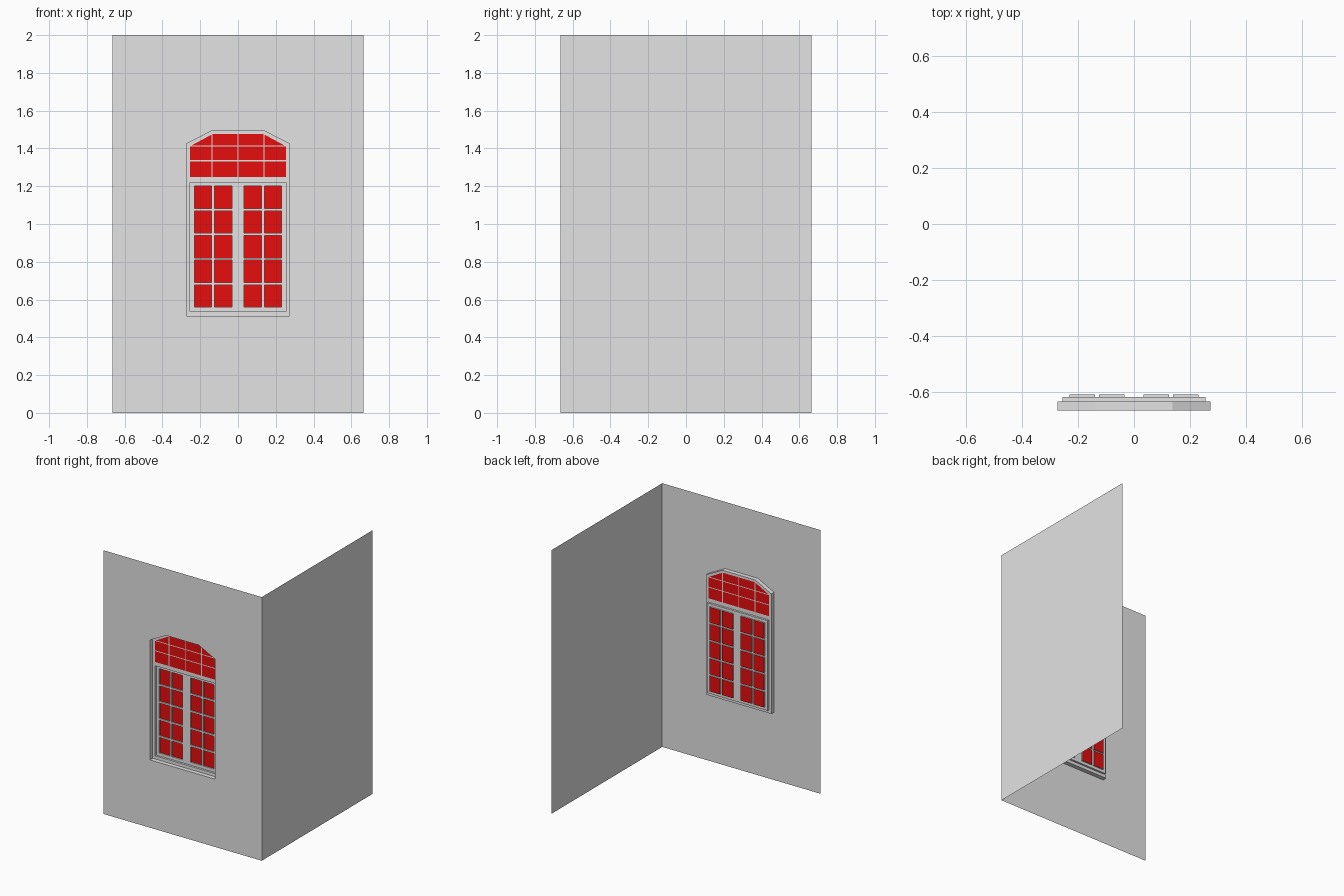
import bpy, bmesh
from mathutils import Vector

if "Cube" in bpy.data.objects:
    bpy.data.objects.remove(bpy.data.objects["Cube"])


def material(name, colour):
    m = bpy.data.materials.new(name)
    m.use_nodes = True
    m.diffuse_color = colour
    m.node_tree.nodes["Principled BSDF"].inputs["Base Color"].default_value = colour
    return m


GREY = material("plaster grey", (0.77, 0.77, 0.77, 1))
RED = material("pane red", (1.0, 0.005, 0.005, 1))


def finish(name, bm, mat):
    mesh = bpy.data.meshes.new(name)
    bm.to_mesh(mesh)
    bm.free()
    mesh.materials.append(mat)
    ob = bpy.data.objects.new(name, mesh)
    bpy.context.collection.objects.link(ob)
    return ob


def rect(x0, x1, z0, z1):
    return [(x0, z0), (x1, z0), (x1, z1), (x0, z1)]


def sheet(name, outline, holes, y, mat):
    """Flat upright sheet facing the front, with holes cut through it."""
    bm = bmesh.new()
    edges = []
    for loop in [outline] + holes:
        vs = [bm.verts.new((x, y, z)) for x, z in loop]
        edges += [bm.edges.new((vs[i - 1], vs[i])) for i in range(len(vs))]
    bmesh.ops.triangle_fill(bm, use_beauty=True, edges=edges, normal=Vector((0, -1, 0)))
    bm.normal_update()
    for f in bm.faces:
        if f.normal.y > 0:
            f.normal_flip()
    return finish(name, bm, mat)


def reveals(name, loops, y0, y1):
    """Walls running back from y0 to y1 around each loop, facing inwards."""
    bm = bmesh.new()
    for loop in loops:
        front = [bm.verts.new((x, y0, z)) for x, z in loop]
        back = [bm.verts.new((x, y1, z)) for x, z in loop]
        for i in range(len(loop)):
            bm.faces.new((front[i - 1], back[i - 1], back[i], front[i]))
    bm.normal_update()
    return finish(name, bm, GREY)


def panes(name, loops, y):
    bm = bmesh.new()
    for loop in loops:
        bm.faces.new([bm.verts.new((x, y, z)) for x, z in loop])
    return finish(name, bm, RED)


HALF = 0.665
FRAME_Y, LEAF_Y, PANE_Y = -0.632, -0.617, -0.608

# Window outlines: arched opening, casement recess
opening = [(-0.273, 0.514), (0.273, 0.514), (0.273, 1.424),
           (0.137, 1.494), (-0.137, 1.494), (-0.273, 1.424)]
casement = rect(-0.254, 0.254, 0.538, 1.221)

# Casement panes: four columns by five rows
columns = [(-0.23, -0.139), (-0.124, -0.033), (0.033, 0.124), (0.139, 0.23)]
casement_panes = [rect(a, b, 0.56 + 0.1305 * r, 0.678 + 0.1305 * r)
                  for a, b in columns for r in range(5)]

# Transom panes: three rows, the top one clipped by the sloping head
G = 0.003
transom_panes = []
for z0, z1 in [(1.25, 1.335 - G), (1.335 + G, 1.412 - G)]:
    for a, b in [(-0.254, -0.137 - G), (-0.137 + G, -G), (G, 0.137 - G), (0.137 + G, 0.254)]:
        transom_panes.append(rect(a, b, z0, z1))
for s in (-1, 1):
    middle = [(s * G, 1.412 + G), (s * (0.137 - G), 1.412 + G),
              (s * (0.137 - G), 1.476), (s * G, 1.476)]
    corner = [(s * (0.137 + G), 1.412 + G), (s * 0.248, 1.412 + G), (s * (0.137 + G), 1.473)]
    transom_panes += [middle[::s], corner[::s]]

# Walls
sheet("front_wall", rect(-HALF, HALF, 0, 2), [opening], -HALF, GREY)
bm = bmesh.new()
bm.faces.new([bm.verts.new((HALF, y, z)) for y, z in rect(-HALF, HALF, 0, 2)])
finish("side_wall", bm, GREY)

# Window, stepping back from the wall
reveals("opening_reveal", [opening], -HALF, FRAME_Y)
sheet("window_frame", opening, [casement] + transom_panes, FRAME_Y, GREY)
panes("transom_panes", transom_panes, FRAME_Y)
reveals("casement_reveal", [casement], FRAME_Y, LEAF_Y)
sheet("casement_leaves", casement, casement_panes, LEAF_Y, GREY)
reveals("pane_reveals", casement_panes, LEAF_Y, PANE_Y)
panes("casement_panes", casement_panes, PANE_Y)
